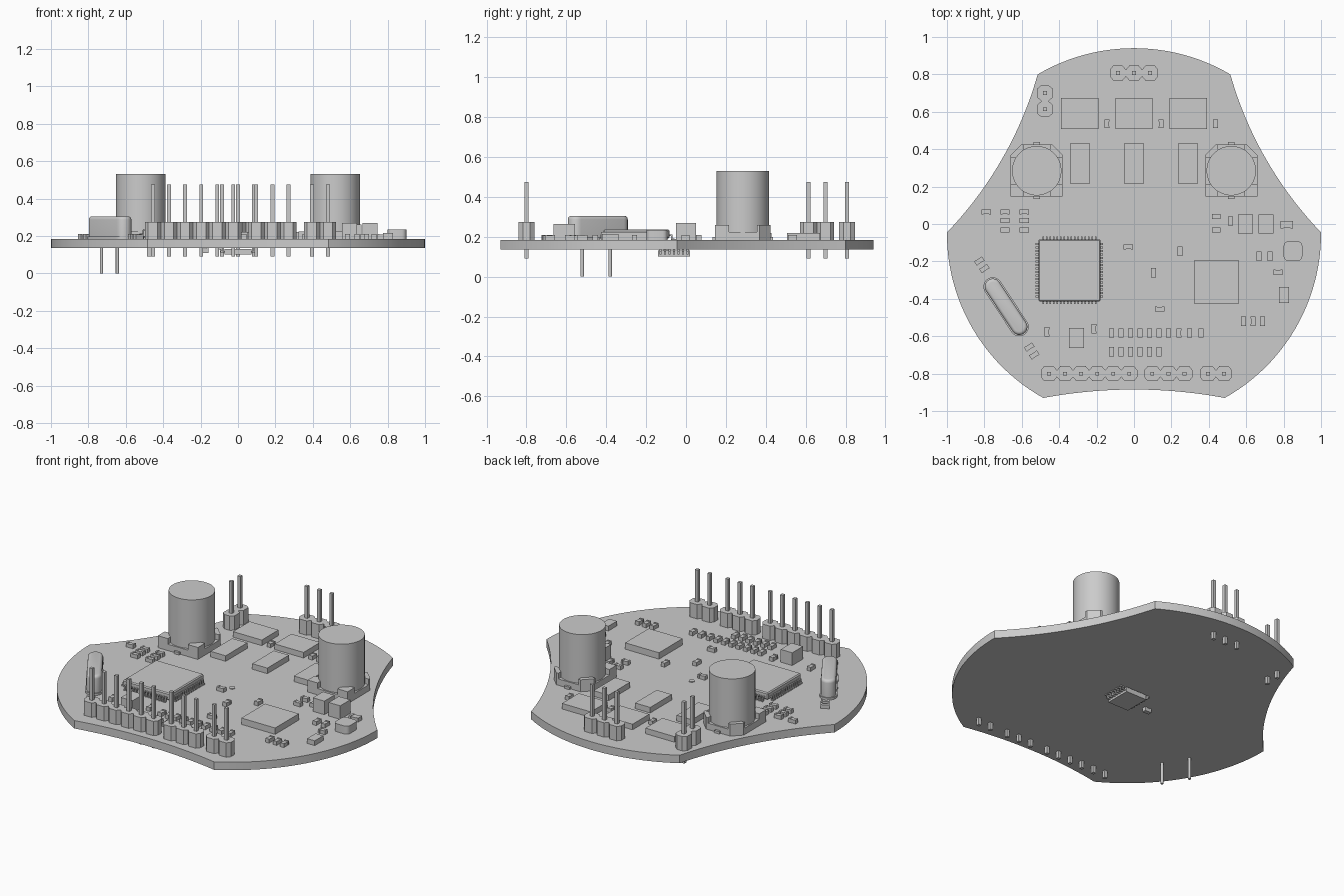
import bpy, bmesh
from math import pi, cos, sin, atan2, hypot, radians
from mathutils import Matrix, Vector

if "Cube" in bpy.data.objects:
    bpy.data.objects.remove(bpy.data.objects["Cube"], do_unlink=True)

GREY = bpy.data.materials.new("plain grey")
GREY.use_nodes = True
GREY.diffuse_color = (0.6, 0.6, 0.6, 1)
GREY.node_tree.nodes["Principled BSDF"].inputs["Base Color"].default_value = (0.6, 0.6, 0.6, 1)

BOTTOM, TOP = 0.135, 0.185
PITCH = 0.086


def finish(name, bm, smooth=False):
    bmesh.ops.recalc_face_normals(bm, faces=bm.faces)
    mesh = bpy.data.meshes.new(name)
    bm.to_mesh(mesh)
    bm.free()
    mesh.materials.append(GREY)
    obj = bpy.data.objects.new(name, mesh)
    bpy.context.collection.objects.link(obj)
    if smooth:
        bpy.ops.object.select_all(action='DESELECT')
        obj.select_set(True)
        bpy.context.view_layer.objects.active = obj
        bpy.ops.object.shade_smooth_by_angle(angle=radians(35))
    return obj


def box(bm, x, y, z0, z1, sx, sy, angle=0):
    m = (Matrix.Translation((x, y, (z0 + z1) / 2)) @ Matrix.Rotation(angle, 4, 'Z')
         @ Matrix.Diagonal((sx, sy, z1 - z0, 1)))
    bmesh.ops.create_cube(bm, size=1, matrix=m)


def prism(bm, outline, z0, z1):
    base = bm.faces.new([bm.verts.new((x, y, z0)) for x, y in outline])
    ext = bmesh.ops.extrude_face_region(bm, geom=[base], use_keep_orig=True)
    top = [v for v in ext["geom"] if isinstance(v, bmesh.types.BMVert)]
    bmesh.ops.translate(bm, verts=top, vec=(0, 0, z1 - z0))
    return [f for f in ext["geom"] if isinstance(f, bmesh.types.BMFace)]


def cylinder(bm, x, y, z0, z1, r, sides=48):
    bmesh.ops.create_cone(bm, cap_ends=True, segments=sides, radius1=r, radius2=r,
                          depth=z1 - z0, matrix=Matrix.Translation((x, y, (z0 + z1) / 2)))


def arc(a, b, bulge, steps=24):
    """Circular arc from a towards b; positive bulge swells to the right of travel."""
    a, b = Vector(a), Vector(b)
    half = (b - a).length / 2
    along = (b - a).normalized()
    out = Vector((along.y, -along.x))
    s = abs(bulge)
    r = (half * half + s * s) / (2 * s)
    spread = atan2(half, r - s)
    side = 1 if bulge > 0 else -1
    pts = []
    for i in range(steps):
        t = -spread + 2 * spread * i / steps
        pts.append((a + b) / 2 + along * r * sin(t) + out * side * (r * cos(t) - r + s))
    return pts


# Circuit board: six arcs between six corners
corners = [(0.485, -0.93), (1, -0.045), (0.515, 0.8), (-0.515, 0.8), (-1, -0.045), (-0.485, -0.93)]
bulges = [0.14, -0.06, 0.14, -0.06, 0.14, -0.045]
outline = []
for i, bulge in enumerate(bulges):
    outline += arc(corners[i], corners[(i + 1) % 6], bulge)
bm = bmesh.new()
prism(bm, outline, BOTTOM, TOP)
finish("circuit_board", bm, smooth=True)

bm = bmesh.new()
cylinder(bm, 0, -0.057, TOP, TOP + 0.004, 0.017, 24)
finish("test_point", bm)


# Pin headers: chamfered cells with a square pin through each
def header(name, x, y, count, along_y=False):
    body, pins = bmesh.new(), bmesh.new()
    h, w, c = PITCH / 2, 0.04, 0.018
    cell = [(h, c), (h - c, w), (c - h, w), (-h, c), (-h, -c), (c - h, -w), (h - c, -w), (h, -c)]
    for i in range(count):
        px, py = (x, y + i * PITCH) if along_y else (x + i * PITCH, y)
        prism(body, [(px - v, py + u) if along_y else (px + u, py + v) for u, v in cell], TOP, 0.275)
        box(pins, px, py, 0.09, 0.475, 0.02, 0.02)
    finish(name + "_body", body)
    finish(name + "_pins", pins)


header("front_long_header", -0.455, -0.8, 6)
header("front_middle_header", 0.098, -0.8, 3)
header("front_short_header", 0.395, -0.8, 2)
header("back_header", -PITCH, 0.807, 3)
header("side_header", -0.476, 0.614, 2, along_y=True)

# Large can capacitors on notched bases
for side, label in ((-1, "right"), (1, "left")):
    x, y, h, c = side * 0.52, 0.285, 0.139, 0.055
    base = [(h, -h), (h, h - c), (h - c, h), (c - h, h), (-h, h - c), (-h, -h)]
    bm = bmesh.new()
    prism(bm, [(x + u, y + v) for u, v in base], TOP, 0.225)
    # raised corner posts, hugging the can
    for sx in (-1, 1):
        for sy in (-1, 1):
            post = [(h, 0.07), (h, h), (0.07, h), (0.07, 0.07)]
            if sy > 0:
                post = [(h, 0.07), (h, h - c), (h - c, h), (0.07, h), (0.07, 0.07)]
            prism(bm, [(x + sx * u, y + sy * v) for u, v in post], 0.225, 0.26)
    box(bm, x, y, TOP, 0.2, 0.036, 0.305)
    finish(label + "_capacitor_base", bm)
    bm = bmesh.new()
    cylinder(bm, x, y, 0.225, 0.53, 0.132, 64)
    finish(label + "_capacitor_can", bm, smooth=True)


# Crystal: stadium can with a rounded top, a flange and two long leads
def stadium(a, b, r, steps=12):
    t0 = atan2(b[1] - a[1], b[0] - a[0])
    pts = []
    for p, start in ((b, t0 - pi / 2), (a, t0 + pi / 2)):
        for i in range(steps + 1):
            t = start + pi * i / steps
            pts.append((p[0] + r * cos(t), p[1] + r * sin(t)))
    return pts


ends = (-0.755, -0.335), (-0.613, -0.55)
bm = bmesh.new()
tops = prism(bm, stadium(*ends, 0.043), TOP, 0.305)
bmesh.ops.bevel(bm, geom=list(tops[0].edges), offset=0.018, segments=4,
                profile=0.5, affect='EDGES')
prism(bm, stadium(*ends, 0.05), TOP, 0.198)
finish("crystal_can", bm, smooth=True)
bm = bmesh.new()
for x, y in ((-0.73, -0.38), (-0.645, -0.52)):
    cylinder(bm, x, y, 0, TOP, 0.009, 16)
finish("crystal_leads", bm, smooth=True)


# Plain block components
def block(name, x, y, sx, sy, top, bottom=TOP):
    bm = bmesh.new()
    box(bm, x, y, bottom, top, sx, sy)
    return finish(name, bm)


for i in (-1, 0, 1):
    block("power_chip", i * 0.29, 0.59, 0.2, 0.166, 0.22)
    block("driver_chip", i * 0.289, 0.323, 0.105, 0.214, 0.22)
block("sensor_chip", 0.44, -0.31, 0.235, 0.235, 0.225)
block("button_block", -0.308, -0.61, 0.08, 0.107, 0.265)
block("inner_inductor", 0.595, 0, 0.08, 0.1, 0.27)
block("outer_inductor", 0.705, 0, 0.08, 0.1, 0.27)
block("diode", 0.802, -0.38, 0.053, 0.085, 0.215)

# Rounded block at the side
bm = bmesh.new()
box(bm, 0.85, -0.145, TOP, 0.235, 0.1, 0.105)
bmesh.ops.bevel(bm, geom=[e for e in bm.edges if abs(e.verts[0].co.z - e.verts[1].co.z) > 0.01],
                offset=0.025, segments=4, profile=0.5, affect='EDGES')
finish("rounded_block", bm, smooth=True)

# Processor with bent leads on all four sides
cx, cy = -0.345, -0.248
bm = bmesh.new()
box(bm, cx, cy, 0.192, 0.236, 0.332, 0.332)
bmesh.ops.bevel(bm, geom=list(bm.edges), offset=0.006, segments=1, affect='EDGES')
finish("processor_body", bm)
bm = bmesh.new()
for q in range(4):
    d, s = Vector((cos(q * pi / 2), sin(q * pi / 2))), Vector((-sin(q * pi / 2), cos(q * pi / 2)))
    for i in range(16):
        p = Vector((cx, cy)) + s * (i - 7.5) * 0.0187
        for dist, size, z0, z1 in ((0.168, 0.014, 0.204, 0.212), (0.177, 0.007, TOP, 0.212),
                                   (0.182, 0.015, TOP, 0.192)):
            c = p + d * dist
            box(bm, c.x, c.y, z0, z1, size, 0.01, q * pi / 2)
finish("processor_leads", bm)

# Underside chip with leads on two sides
block("underside_chip", 0, -0.06, 0.145, 0.162, 0.13, 0.1)
bm = bmesh.new()
for side in (-1, 1):
    for i in range(7):
        y = -0.06 + (i - 3) * 0.0225
        box(bm, side * 0.08, y, 0.112, 0.12, 0.025, 0.01)
        box(bm, side * 0.095, y, 0.127, BOTTOM, 0.022, 0.01)
        box(bm, side * 0.088, y, 0.112, BOTTOM, 0.008, 0.01)
finish("underside_chip_leads", bm)


# Small passives: body with slightly larger end caps
def passives(name, places, angle=0, z0=TOP, length=0.05, width=0.027):
    bm = bmesh.new()
    d = Vector((cos(angle), sin(angle)))
    for x, y in places:
        box(bm, x, y, z0, z0 + 0.022, length * 0.6, width * 0.92, angle)
        for s in (-1, 1):
            c = Vector((x, y)) + d * s * length * 0.39
            box(bm, c.x, c.y, z0, z0 + 0.025, length * 0.22, width, angle)
    finish(name, bm)


upright = pi / 2
passives("front_row_parts", [(-0.12 + i * 0.0508, -0.583) for i in range(7)]
         + [(0.24, -0.583), (0.297, -0.583), (0.358, -0.583)], upright)
passives("second_row_parts", [(-0.12 + i * 0.0508, -0.683) for i in range(6)], upright)
passives("right_side_parts", [(x, y) for x in (-0.69, -0.587) for y in (0.065, 0.018, -0.032)]
         + [(-0.79, 0.065)])
passives("power_chip_parts", [(i * 0.29 + 0.145, 0.535) for i in (-1, 0, 1)], upright, length=0.045)
passives("left_side_parts", [(0.44, 0.04), (0.44, -0.032), (0.77, -0.258)], length=0.046)
passives("left_upright_parts", [(0.517, 0.016), (0.668, -0.172), (0.727, -0.172)], upright)
passives("left_corner_parts", [(0.585, -0.52), (0.637, -0.52), (0.687, -0.52)], upright)
passives("wide_part", [(0.817, -0.003)], length=0.066, width=0.04)
passives("centre_parts", [(-0.03, -0.122), (0.137, -0.455)])
passives("centre_upright_parts", [(0.246, -0.146), (0.105, -0.26), (-0.215, -0.56), (-0.466, -0.577)],
         upright)
passives("crystal_back_parts", [(-0.827, -0.198), (-0.8, -0.238)], radians(33))
passives("crystal_front_parts", [(-0.56, -0.658), (-0.533, -0.7)], radians(33))
passives("underside_part", [(-0.18, -0.1)], radians(0), z0=BOTTOM - 0.025, length=0.045)
